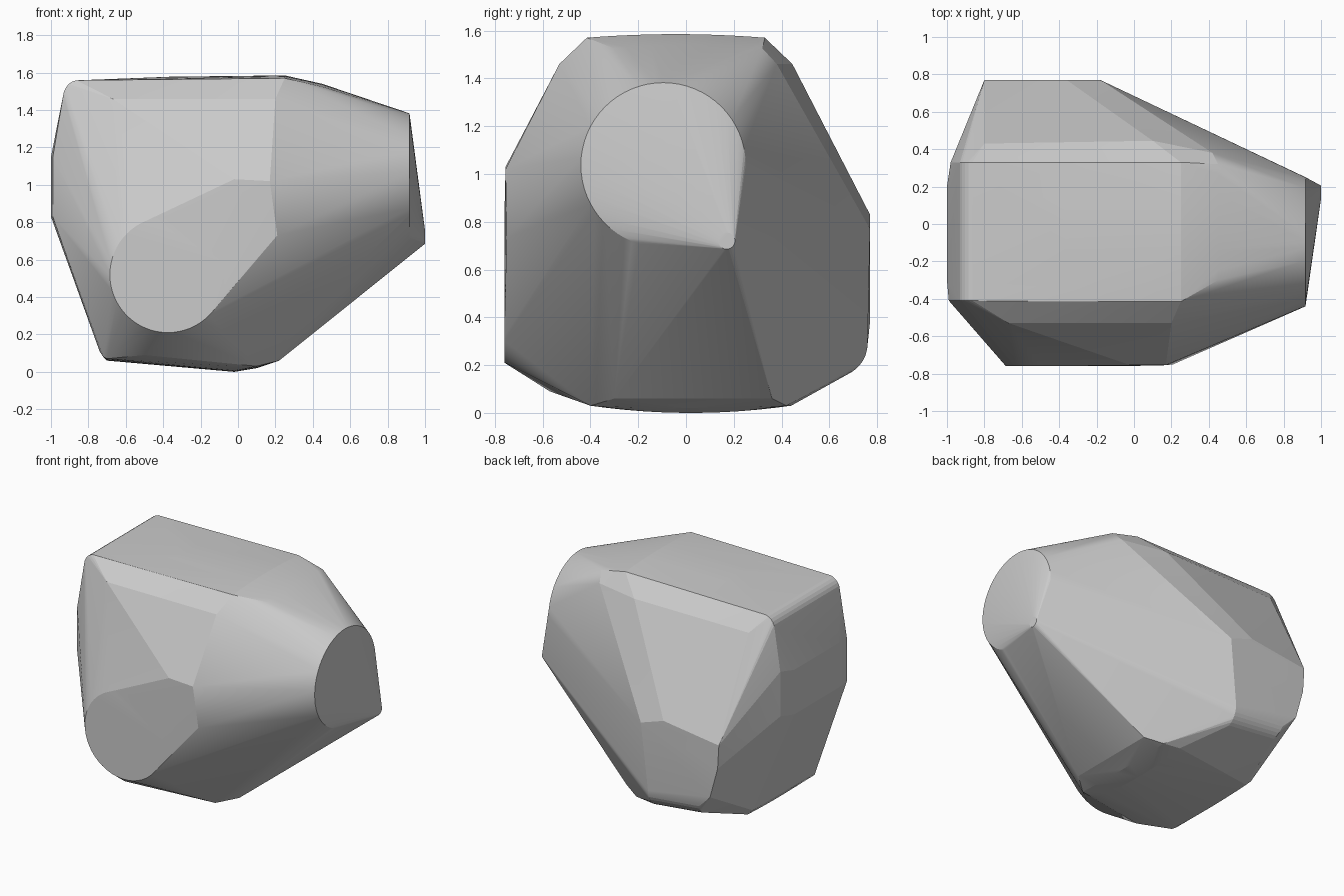
import bpy, bmesh, math

if "Cube" in bpy.data.objects:
    bpy.data.objects.remove(bpy.data.objects["Cube"])

pts = []

def disc(centre, radius, normal, n=64):
    # ring of points facing along x or y
    cx, cy, cz = centre
    for i in range(n):
        a = 2 * math.pi * i / n
        u, w = radius * math.cos(a), radius * math.sin(a)
        pts.append((cx, cy + u, cz + w) if normal == "x" else (cx + u, cy, cz + w))

def strip(x, z, y0, y1, crown, n=12):
    # line across the body, gently crowned (positive = bulges up)
    for i in range(n + 1):
        t = i / n
        pts.append((x, y0 + (y1 - y0) * t, z + crown * (4 * t * (1 - t) - 1)))

# right-hand end: large disc and a small protruding tip
disc((0.917, -0.095, 1.037), 0.345, "x")
disc((1.0, 0.17, 0.72), 0.035, "x", 24)

# front pad: disc joined to an upper right corner
disc((-0.375, -0.76, 0.52), 0.31, "y")
pts += [(-0.02, -0.755, 1.03), (0.17, -0.755, 1.02), (0.21, -0.75, 0.73)]

# crowned top, with a rounded left edge
for x, z in ((-0.85, 1.56), (-0.37, 1.578), (0.25, 1.585)):
    strip(x, z, -0.415, 0.33, 0.015)
strip(0.45, 1.54, -0.3, 0.32, 0.015)
for i in range(6):
    a = math.radians(90 * i / 6 + 10)
    strip(-0.85 - 0.085 * math.sin(a), 1.47 + 0.09 * math.cos(a), -0.41, 0.33, 0.0, 2)

# shoulders just below the top
pts += [(-0.8, 0.43, 1.45), (0.1, 0.445, 1.46), (0.42, 0.38, 1.46),
        (-0.67, -0.53, 1.46), (0.2, -0.53, 1.46), (0.43, -0.37, 1.45)]

# left flank
for z in (0.83, 1.15):
    pts += [(-1.0, -0.3, z), (-0.99, -0.41, z), (-1.0, 0.2, z), (-0.98, 0.33, z + 0.03)]

# back pad and its rounded lower edge
pts += [(x, 0.77, z) for x, z in ((-0.18, 0.77), (-0.36, 0.83), (-0.8, 0.77),
                                  (-0.79, 0.6), (-0.73, 0.38))]
for i in range(7):
    a = math.radians(i * 10)
    y, z = 0.62 + 0.14 * math.cos(a), 0.29 - 0.14 * math.sin(a)
    pts += [(-0.23, y, z), (-0.64 + 0.03 * i / 6, y, z + 0.04)]

# crowned underside
strip(-0.02, 0.0, -0.4, 0.44, -0.03)
strip(0.1, 0.02, -0.4, 0.42, -0.01)
strip(0.22, 0.06, -0.3, 0.36, 0.0, 2)
strip(-0.7, 0.06, -0.45, 0.3, -0.01)
strip(-0.74, 0.11, -0.38, 0.3, 0.0, 2)
pts += [(-0.5, -0.57, 0.09), (-0.72, -0.43, 0.08)]

# stretch a skin over everything
bm = bmesh.new()
for p in pts:
    bm.verts.new(p)
bmesh.ops.remove_doubles(bm, verts=bm.verts, dist=0.002)
bmesh.ops.convex_hull(bm, input=list(bm.verts))
loose = [v for v in bm.verts if not v.link_faces]
bmesh.ops.delete(bm, geom=loose, context="VERTS")
bmesh.ops.dissolve_limit(bm, angle_limit=math.radians(0.5), verts=bm.verts, edges=bm.edges)
bmesh.ops.recalc_face_normals(bm, faces=bm.faces)
mesh = bpy.data.meshes.new("faceted_boulder")
bm.to_mesh(mesh)
bm.free()
body = bpy.data.objects.new("faceted_boulder", mesh)
bpy.context.collection.objects.link(body)
bpy.context.view_layer.objects.active = body
body.select_set(True)
bpy.ops.object.shade_smooth_by_angle(angle=math.radians(8))
